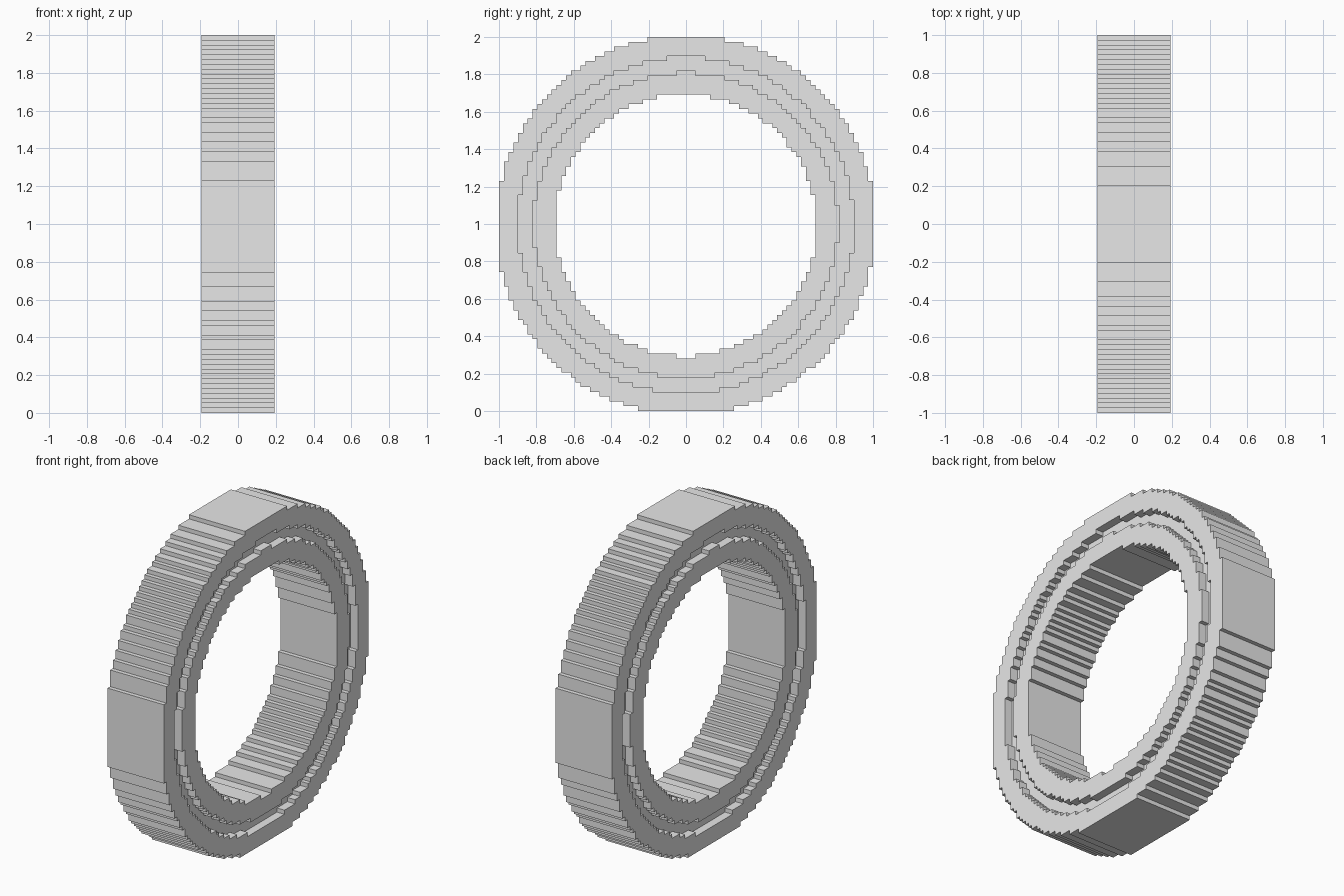
import bpy
import bmesh
import math

cube = bpy.data.objects.get("Cube")
if cube:
    bpy.data.objects.remove(cube, do_unlink=True)

COUNT = 78                      # blocks across the diameter
CELL = 2 / COUNT
HALF = 7.5 * CELL               # half width of both rings
RECESS = 2 * CELL               # depth of the groove on each side
CENTRE_Y, CENTRE_Z = 38.94, 38.75
HOLE, GROOVE_IN, GROOVE_OUT, RIM = 27.3, 31.81, 34.97, 39.6

steel = bpy.data.materials.new("light_grey")
steel.diffuse_color = (0.8, 0.8, 0.8, 1)
steel.use_nodes = True
steel.node_tree.nodes["Principled BSDF"].inputs["Base Color"].default_value = (0.8, 0.8, 0.8, 1)


def part_at(j, k):
    """Name of the part that fills block (j, k), if any."""
    if not (0 <= j < COUNT and 0 <= k < COUNT):
        return None
    r = math.hypot(j + 0.5 - CENTRE_Y, k + 0.5 - CENTRE_Z)
    if r < HOLE or r > RIM:
        return None
    if r < GROOVE_IN:
        return "inner_ring"
    return "recessed_shield" if r < GROOVE_OUT else "outer_ring"


def half_width(part):
    if part is None:
        return 0
    return HALF - RECESS if part == "recessed_shield" else HALF


def build(part):
    bm = bmesh.new()
    h = half_width(part)

    def quad(points):
        bm.faces.new([bm.verts.new((x, j * CELL - 1, k * CELL)) for x, j, k in points])

    for j in range(COUNT):
        for k in range(COUNT):
            if part_at(j, k) != part:
                continue
            corners = [(j, k), (j + 1, k), (j + 1, k + 1), (j, k + 1)]
            # Side faces
            quad([(h, *c) for c in corners])
            quad([(-h, *c) for c in reversed(corners)])
            # Stepped walls wherever the neighbour is lower
            for i, (dj, dk) in enumerate([(0, -1), (1, 0), (0, 1), (-1, 0)]):
                low = half_width(part_at(j + dj, k + dk))
                if low >= h:
                    continue
                a, b = corners[i], corners[(i + 1) % 4]
                spans = [(-h, h)] if low == 0 else [(-h, -low), (low, h)]
                for x0, x1 in spans:
                    quad([(x0, *a), (x0, *b), (x1, *b), (x1, *a)])

    # Weld the blocks and join each flat run into one face
    bmesh.ops.remove_doubles(bm, verts=bm.verts[:], dist=CELL / 100)
    walls = [e for e in bm.edges if all(abs(f.normal.x) < 0.5 for f in e.link_faces)]
    bm.normal_update()
    walls = [e for e in bm.edges if all(abs(f.normal.x) < 0.5 for f in e.link_faces)
             and len(e.link_faces) == 2 and e.calc_face_angle(1) < 0.01]
    bmesh.ops.dissolve_edges(bm, edges=walls, use_verts=False)

    mesh = bpy.data.meshes.new(part)
    bm.to_mesh(mesh)
    bm.free()
    mesh.materials.append(steel)
    bpy.context.collection.objects.link(bpy.data.objects.new(part, mesh))


for name in ("outer_ring", "recessed_shield", "inner_ring"):
    build(name)
